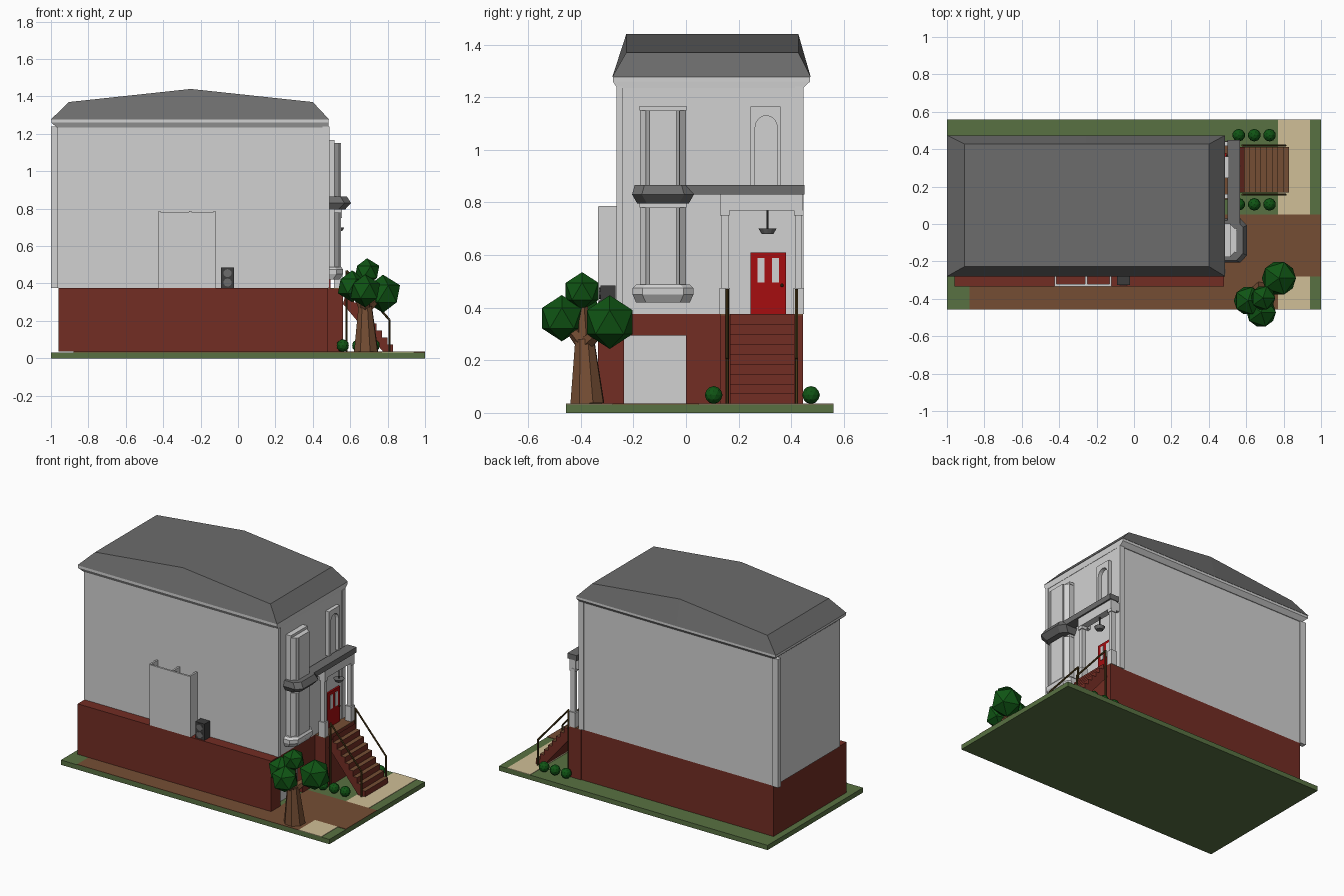
import bpy, bmesh, math
from mathutils import Vector

cube = bpy.data.objects.get("Cube")
if cube:
    bpy.data.objects.remove(cube, do_unlink=True)


def material(name, r, g, b):
    m = bpy.data.materials.new(name)
    m.use_nodes = True
    m.diffuse_color = (r, g, b, 1)
    m.node_tree.nodes["Principled BSDF"].inputs["Base Color"].default_value = (r, g, b, 1)
    return m


white = material("wall white", .64, .64, .64)
slate = material("slate grey", .15, .15, .15)
brick = material("brick red", .17, .026, .017)
grass = material("grass green", .098, .165, .054)
brown = material("earth brown", .178, .076, .034)
sand = material("sand", .63, .52, .31)
red = material("door red", .38, .004, .005)
leaf = material("leaf green", .005, .09, .007)
dark = material("dark metal", .045, .045, .045)
bronze = material("bronze", .07, .042, .01)


def finish(name, bm, *mats):
    bmesh.ops.recalc_face_normals(bm, faces=bm.faces)
    mesh = bpy.data.meshes.new(name)
    bm.to_mesh(mesh)
    bm.free()
    obj = bpy.data.objects.new(name, mesh)
    bpy.context.collection.objects.link(obj)
    for m in mats:
        mesh.materials.append(m)
    return obj


def loft(name, rings, mat):
    """Skin between closed rings with equal point counts and cap both ends."""
    bm = bmesh.new()
    loops = [[bm.verts.new(p) for p in ring] for ring in rings]
    for a, b in zip(loops, loops[1:]):
        for i in range(len(a)):
            j = (i + 1) % len(a)
            bm.faces.new((a[i], a[j], b[j], b[i]))
    bm.faces.new(loops[0])
    bm.faces.new(loops[-1])
    return finish(name, bm, mat)


def prism(name, pts, axis, lo, hi, mat):
    """Extrude a 2D outline along an axis."""
    def place(p, d):
        v = list(p)
        v.insert("xyz".index(axis), d)
        return v
    return loft(name, [[place(p, d) for p in pts] for d in (lo, hi)], mat)


def box(name, x, y, z, mat):
    return prism(name, [(x[0], y[0]), (x[1], y[0]), (x[1], y[1]), (x[0], y[1])], "z", *z, mat)


def rod(name, a, b, r1, r2, sides, mat):
    a, b = Vector(a), Vector(b)
    bm = bmesh.new()
    bmesh.ops.create_cone(bm, cap_ends=True, segments=sides, radius1=r1, radius2=r2, depth=(b - a).length)
    turn = (b - a).to_track_quat("Z", "Y")
    for v in bm.verts:
        v.co = turn @ v.co + (a + b) / 2
    return finish(name, bm, mat)


def ball(name, pos, r, detail, mat):
    bm = bmesh.new()
    bmesh.ops.create_icosphere(bm, subdivisions=detail, radius=r)
    bmesh.ops.translate(bm, verts=bm.verts, vec=pos)
    return finish(name, bm, mat)


# Ground and paths
G = .035
box("lawn", (-1, 1), (-.456, .56), (0, G - .003), grass)
box("driveway_side", (-.88, .77), (-.456, -.28), (G - .003, G), brown)
box("driveway_front", (.48, 1), (-.28, .05), (G - .003, G), brown)
box("pavement_back", (.77, .94), (.05, .56), (G - .003, G), sand)
box("pavement_front", (.77, .94), (-.456, -.28), (G - .003, G), sand)

# Brick ground floor with garage opening
F = .375
box("brick_base", (-.96, .43), (-.335, .44), (G, F), brick)
prism("brick_garage_front", [(-.335, G), (-.235, G), (-.235, .295), (0, .295),
                             (0, G), (.44, G), (.44, F), (-.335, F)], "x", .43, .482, brick)
box("garage_door", (.43, .445), (-.235, 0), (G, .295), white)

# Upper floors, corner pilasters
W = .482
box("upper_walls", (-.965, W), (-.262, .44), (F, 1.25), white)
for x in ((-1, -.955), (W - .03, W + .005)):
    box("corner_pilaster", x, (.415, .447), (F, 1.24), white)
box("front_pilaster", (W - .03, W + .006), (-.265, -.24), (F, 1.24), white)


def outline(x0, x1, y0, y1, z, rise=0):
    mid = (x0 + x1) / 2
    return [(x0, y0, z), (mid, y0, z + rise), (x1, y0, z), (x1, y1, z), (mid, y1, z + rise), (x0, y1, z)]


# Cornice and hipped roof with a shallow cross ridge
loft("cornice", [outline(-.97, W + .002, -.262, .445, 1.235), outline(-.998, .485, -.278, .472, 1.26),
                 outline(-.998, .485, -.278, .472, 1.277)], white)
loft("roof", [outline(-1, .487, -.28, .474, 1.277), outline(-.905, .4, -.227, .427, 1.37, .07)], slate)


# Bay window stack
def bay(grow, depth):
    y0, y1, x1 = -.175 - grow, -grow * -1, W + depth
    return [(W - .01, y0), (x1 - .035, y0), (x1, y0 + .037), (x1, y1 - .037), (x1 - .035, y1), (W - .01, y1)]


def ring(grow, depth, z):
    return [(x, y, z) for x, y in bay(grow, depth)]


loft("bay_sill", [ring(.015, .06, .42), ring(.028, .08, .45), ring(.028, .08, .475), ring(.015, .07, .488)], white)
for lo, hi in ((.485, .78), (.865, 1.15)):
    prism("bay_window", bay(0, .068), "z", lo, hi, white)
    box("bay_head", (W - .01, W + .035), (-.177, .002), (hi, hi + .017), white)
    for y in (-.145, -.03):
        rod("bay_mullion", (W + .062, y, lo), (W + .062, y, hi), .008, .008, 6, white)
loft("balcony", [ring(.01, .09, .795), ring(.03, .122, .83), ring(.02, .1, .866)], slate)

# Arched window frame and pane
arch = [(.305 + .042 * math.cos(a), 1.085 + .045 * math.sin(a))
        for a in [math.pi * i / 8 for i in range(9)]]
prism("arched_window_frame", [(.36, .865), (.36, 1.165), (.245, 1.165), (.245, .865)]
      + [(.263, .865)] + arch[::-1] + [(.347, .865)], "x", W - .01, W + .025, white)

# Porch: floor, columns, beam, canopy
box("porch_base", (W - .01, .562), (.13, .445), (G, F - .004), brick)
box("porch_floor", (W - .01, .562), (.13, .445), (F - .004, F), brown)
for y in (.148, .428):
    box("column_foot", (.512, .558), (y - .02, y + .02), (F, .475), white)
    box("column_shaft", (.52, .55), (y - .013, y + .013), (.475, .765), white)
    box("column_head", (.514, .556), (y - .018, y + .018), (.75, .77), white)
    box("canopy_side_beam", (W - .01, .512), (y - .012, y + .012), (.77, .83), white)
box("canopy_beam", (.512, .557), (.13, .445), (.77, .832), white)
box("canopy", (.5, .568), (0, .45), (.83, .866), slate)

# Hanging lamp
rod("lamp_stem", (.535, .31, .695), (.535, .31, .78), .004, .004, 6, dark)
rod("lamp_shade", (.535, .31, .68), (.535, .31, .7), .022, .034, 12, slate)

# Front door
box("door", (W - .01, W + .012), (.245, .38), (F, .61), red)
for y in (.285, .34):
    box("door_pane", (W + .01, W + .016), (y - .013, y + .013), (.495, .588), white)
ball("door_knob", (W + .018, .365, .485), .007, 1, bronze)

# Stairs: sawtooth side profile, brown on the treads
N = 9
rise, run = (F - G) / N, .27 / N
steps = [(.56, F)]
for i in range(N):
    steps += [(.56 + run * (i + 1), F - rise * i), (.56 + run * (i + 1), F - rise * (i + 1))]
steps += [(.56 + run * (N - 1.8), G), (.56, F - rise * 2.2)]
stairs = prism("stairs", steps[1:], "y", .168, .412, brick)
stairs.data.materials.append(brown)
for f in stairs.data.polygons:
    f.material_index = int(f.normal.z > .9)

# Stair railings
for y in (.157, .42):
    rod("rail_post_top", (.58, y, G), (.58, y, .47), .006, .006, 6, bronze)
    rod("rail_post_bottom", (.81, y, G), (.81, y, .205), .006, .006, 6, bronze)
    rod("handrail", (.58, y, .468), (.81, y, .205), .006, .006, 6, bronze)

# Side window screen on ribs, and cooling unit
box("screen_panel", (-.425, -.12), (-.335, -.322), (F, .782), white)
for x in (-.42, -.255, -.125):
    box("screen_rib", (x - .006, x + .006), (-.333, -.26), (F, .787), white)
box("cooling_unit", (-.09, -.022), (-.325, -.268), (F, .485), dark)
for z in (.405, .455):
    rod("cooling_fan", (-.056, -.325, z), (-.056, -.33, z), .022, .022, 10, slate)

# Bushes
for y in (.105, .475):
    for x in (.56, .643, .725):
        ball("bush", (x, y, .068), .034, 2, leaf)

# Tree
rod("tree_trunk", (.685, -.375, G), (.68, -.385, .28), .068, .038, 8, brown)
for pos, r in (((.775, -.29, .345), .102), ((.61, -.41, .385), .085),
               ((.68, -.472, .36), .088), ((.69, -.395, .462), .073)):
    rod("tree_branch", (.68, -.385, .26), pos, .032, .015, 6, brown)
    ball("tree_foliage", pos, r, 1, leaf)
